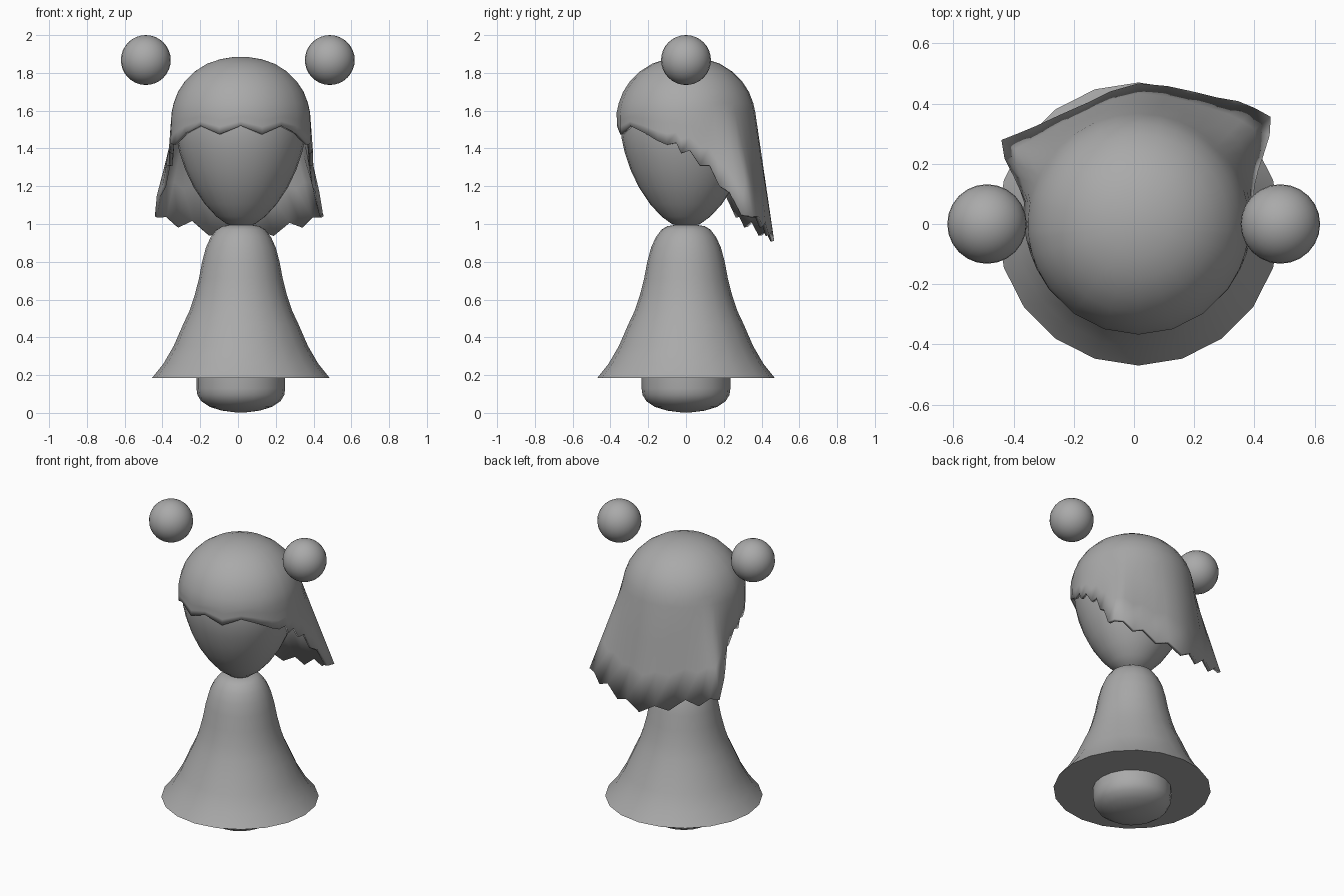
import bpy, bmesh
from math import sin, cos, radians

if "Cube" in bpy.data.objects:
    bpy.data.objects.remove(bpy.data.objects["Cube"])

CX = 0.015  # axis of the figure
grey = bpy.data.materials.new("plain grey")
grey.diffuse_color = (0.4, 0.4, 0.4, 1)
grey.use_nodes = True
grey.node_tree.nodes["Principled BSDF"].inputs["Base Color"].default_value = grey.diffuse_color


def finish(bm, name, angle=40):
    bmesh.ops.recalc_face_normals(bm, faces=bm.faces)
    mesh = bpy.data.meshes.new(name)
    bm.to_mesh(mesh)
    bm.free()
    ob = bpy.data.objects.new(name, mesh)
    bpy.context.collection.objects.link(ob)
    mesh.materials.append(grey)
    bpy.ops.object.select_all(action='DESELECT')
    ob.select_set(True)
    bpy.context.view_layer.objects.active = ob
    bpy.ops.object.shade_smooth_by_angle(angle=radians(angle))
    return ob


def point(deg, r, z):
    """Position at an angle measured from the front towards the right."""
    a = radians(deg)
    return (CX + r * sin(a), -r * cos(a), z)


def skin(bm, rings):
    """Join neighbouring rings of vertices with quads."""
    for lo, hi in zip(rings, rings[1:]):
        n = len(lo)
        for i in range(n):
            j = (i + 1) % n
            bm.faces.new((lo[i], lo[j], hi[j], hi[i]))


def lathe(name, profile, sides=20):
    bm = bmesh.new()
    rings = [[bm.verts.new(point(360 * i / sides, r, z)) for i in range(sides)]
             for r, z in profile]
    skin(bm, rings)
    bm.faces.new(rings[0])
    bm.faces.new(rings[-1])
    return finish(bm, name)


# Bell-shaped dress, closed underneath
lathe("dress", [(.47, .185), (.41, .26), (.355, .355), (.305, .47), (.272, .54), (.245, .62),
                (.222, .71), (.205, .80), (.185, .875), (.16, .93), (.13, .97),
                (.10, .988), (.06, .995)])

# Rounded base under the dress
lathe("base", [(.03, .003), (.10, .012), (.165, .032), (.21, .062), (.23, .095),
               (.235, .13), (.235, .20)])

# Egg-shaped head
lathe("head", [(.02, .983), (.075, 1.0), (.13, 1.04), (.19, 1.105), (.25, 1.195),
               (.295, 1.29), (.325, 1.38), (.342, 1.46), (.344, 1.54), (.33, 1.63),
               (.29, 1.72), (.22, 1.79), (.12, 1.84), (.02, 1.855)], 28)

# Floating hair buns
for side, x in (("left", -.488), ("right", .486)):
    bm = bmesh.new()
    bmesh.ops.create_uvsphere(bm, u_segments=24, v_segments=16, radius=.132)
    bmesh.ops.translate(bm, verts=bm.verts, vec=(x, 0, 1.868))
    finish(bm, side + "_bun")

# Hair: jagged lower edge as (angle from front, radius, height)
fringe = [(18, .366, 1.475), (36, .366, 1.52), (54, .368, 1.48), (66, .37, 1.44),
          (74, .372, 1.42), (82, .376, 1.43), (86, .378, 1.375), (93, .382, 1.39),
          (101, .388, 1.31)]
right = fringe + [(108, .405, 1.31), (114, .435, 1.20), (119, .475, 1.17),
                  (124, .525, 1.05), (129, .565, 1.04), (135, .545, 1.04),
                  (141, .525, .985), (148, .495, 1.01), (158, .475, .94), (168, .468, .965)]
left = fringe + [(106, .41, 1.31), (111, .445, 1.20), (116, .495, 1.15),
                 (121.5, .534, 1.04), (127, .50, 1.04), (134, .47, .985),
                 (144, .447, 1.02), (157, .437, .94), (168, .45, .965)]
edge = ([(0, .366, 1.52)] + right + [(180, .467, .91)]
        + [(-a, r, z) for a, r, z in reversed(left)])

bm = bmesh.new()
rings = []
for t in (1, .66, .33, 0):  # locks hang from the dome to the jagged edge
    rings.append([bm.verts.new(point(a, .367 + (r - .367) * t, 1.59 + (z - 1.59) * t))
                  for a, r, z in edge])
for r, z in ((.356, 1.64), (.333, 1.70), (.297, 1.755), (.245, 1.807),
             (.18, 1.848), (.11, 1.872), (.04, 1.884)):
    rings.append([bm.verts.new(point(a, r, z)) for a, _, _ in edge])
skin(bm, rings)
bm.faces.new(rings[-1])
hair = finish(bm, "hair")
shell = hair.modifiers.new("thickness", 'SOLIDIFY')
shell.thickness = .02
shell.offset = -1
